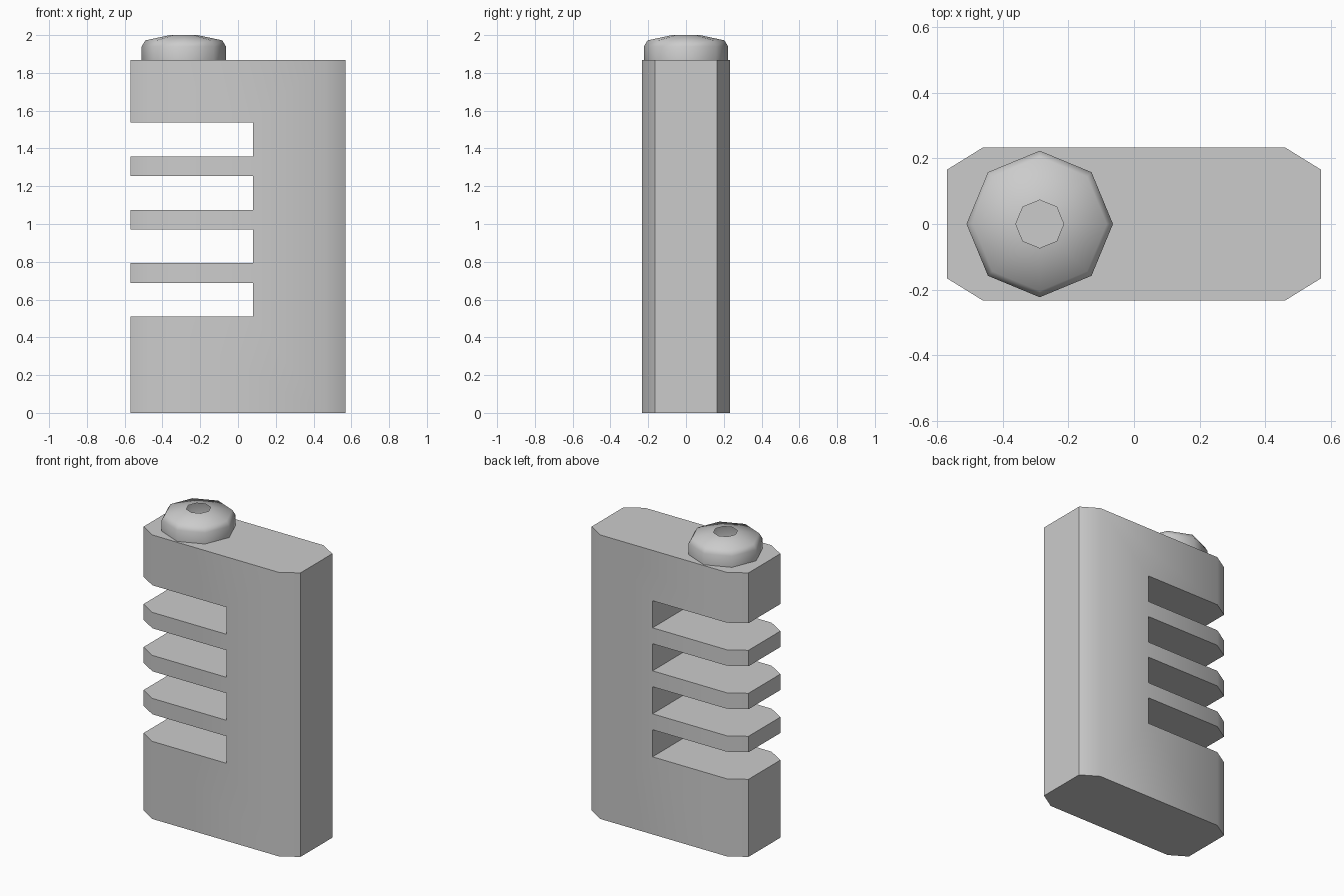
import bpy, bmesh
from math import cos, sin, pi, radians

if "Cube" in bpy.data.objects:
    bpy.data.objects.remove(bpy.data.objects["Cube"])

def make_object(name, bm):
    bmesh.ops.recalc_face_normals(bm, faces=bm.faces)
    me = bpy.data.meshes.new(name)
    bm.to_mesh(me)
    bm.free()
    ob = bpy.data.objects.new(name, me)
    bpy.context.collection.objects.link(ob)
    bpy.context.view_layer.objects.active = ob
    ob.select_set(True)
    return ob

def smooth(ob, angle):
    bpy.ops.object.select_all(action='DESELECT')
    ob.select_set(True)
    bpy.context.view_layer.objects.active = ob
    bpy.ops.object.shade_smooth_by_angle(angle=radians(angle))

# body: chamfered block
TOP = 1.867
outline = [(.57, .165), (.46, .233), (-.46, .233), (-.57, .165),
           (-.57, -.165), (-.46, -.233), (.46, -.233), (.57, -.165)]
bm = bmesh.new()
base = bm.faces.new([bm.verts.new((x, y, 0)) for x, y in outline])
ext = bmesh.ops.extrude_face_region(bm, geom=[base], use_keep_orig=True)
bmesh.ops.translate(bm, vec=(0, 0, TOP),
                    verts=[v for v in ext['geom'] if isinstance(v, bmesh.types.BMVert)])
body = make_object("body", bm)

# four slots cut into the left side
bm = bmesh.new()
for i in range(4):
    z = 0.599 + i * 0.2827
    cube = bmesh.ops.create_cube(bm, size=1)['verts']
    bmesh.ops.scale(bm, vec=(.98, 1, .178), verts=cube)
    bmesh.ops.translate(bm, vec=(.08 - .49, 0, z), verts=cube)
cutter = make_object("slot_cutter", bm)
mod = body.modifiers.new("slots", 'BOOLEAN')
mod.operation = 'DIFFERENCE'
mod.solver = 'EXACT'
mod.object = cutter
bpy.context.view_layer.objects.active = body
bpy.ops.object.modifier_apply(modifier=mod.name)
bpy.data.objects.remove(cutter)
smooth(body, 40)

# eight-sided domed button, open in the middle
bm = bmesh.new()
profile = [(.223, TOP), (.223, 1.94), (.204, 1.972), (.073, 2.0)]
rings = [[bm.verts.new((-.287 + r * cos(k * pi / 4), r * sin(k * pi / 4), z))
          for k in range(8)] for r, z in profile]
for a, b in zip(rings, rings[1:]):
    for k in range(8):
        n = (k + 1) % 8
        bm.faces.new((a[k], a[n], b[n], b[k]))
button = make_object("button", bm)
smooth(button, 60)
